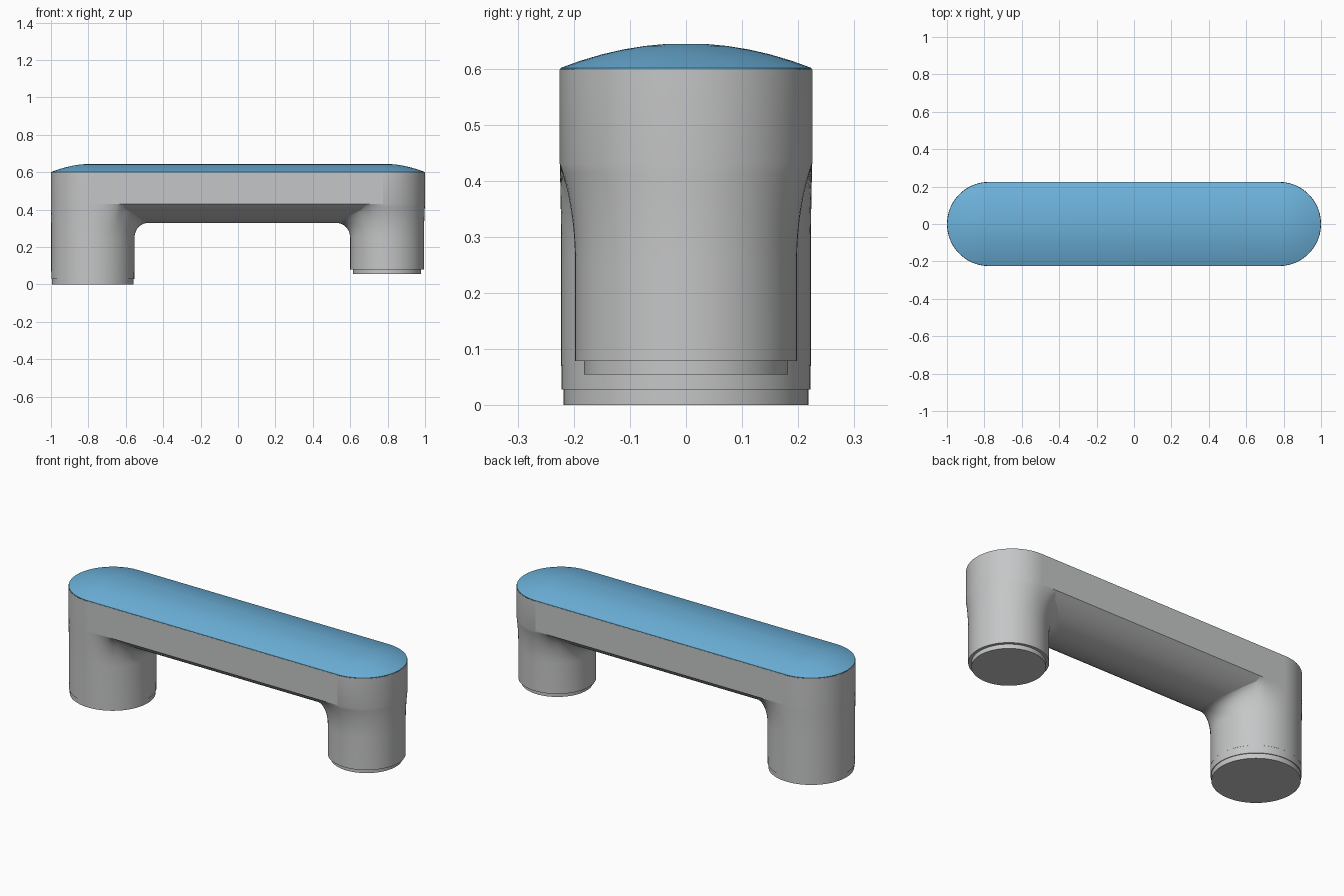
import bpy, bmesh
from math import sin, cos, pi, hypot

if "Cube" in bpy.data.objects:
    bpy.data.objects.remove(bpy.data.objects["Cube"], do_unlink=True)

HALF = 0.775      # half length of the straight part
W = 0.225         # half width and end radius
TOP = 0.598       # top of the grey body
EDGE = 0.43       # lower edge of the flat sides
BELLY = 0.328     # lowest line of the rounded underside
SPRING = 0.25     # height where the legs start to flare
FLARE = 0.07      # reach of the flare under the bar
SEG = 72


def material(name, color):
    m = bpy.data.materials.new(name)
    m.use_nodes = True
    m.diffuse_color = color
    m.node_tree.nodes["Principled BSDF"].inputs["Base Color"].default_value = color
    return m


grey = material("light_grey", (0.56, 0.565, 0.57, 1))
blue = material("sky_blue", (0.15, 0.44, 0.70, 1))


def finish(bm, name, mat):
    bmesh.ops.remove_doubles(bm, verts=bm.verts, dist=1e-5)
    loose = [v for v in bm.verts if not v.link_faces]
    bmesh.ops.delete(bm, geom=loose, context="VERTS")
    bmesh.ops.recalc_face_normals(bm, faces=bm.faces)
    mesh = bpy.data.meshes.new(name)
    bm.to_mesh(mesh)
    bm.free()
    mesh.materials.append(mat)
    obj = bpy.data.objects.new(name, mesh)
    bpy.context.collection.objects.link(obj)
    bpy.ops.object.select_all(action="DESELECT")
    obj.select_set(True)
    bpy.context.view_layer.objects.active = obj
    bpy.ops.object.shade_smooth_by_angle(angle=pi / 6)
    return obj


def underside(y):
    return BELLY + (EDGE - BELLY) * (y / W) ** 2


def reach(cx, a):
    """Distance from a leg axis to the rounded outline along an angle."""
    lo, hi = 0.0, 0.6
    for _ in range(40):
        t = (lo + hi) / 2
        x, y = cx + t * cos(a), t * sin(a)
        inside = hypot(max(abs(x) - HALF, 0), y) < W
        lo, hi = (t, hi) if inside else (lo, t)
    return lo


def loft(bm, rings, keep=lambda i, j: True):
    rows = [[bm.verts.new(p) for p in ring] for ring in rings]
    n = len(rows[0])
    for i in range(len(rows) - 1):
        for j in range(n):
            if keep(i, j):
                k = (j + 1) % n
                bm.faces.new((rows[i][j], rows[i][k], rows[i + 1][k], rows[i + 1][j]))
    return rows


def leg(name, cx, r, steps):
    """Stepped round leg that flares smoothly into the bar."""
    angles = [2 * pi * j / SEG for j in range(SEG)]
    rings = [[(cx + q * cos(a), q * sin(a), z) for a in angles] for q, z in steps]
    rings.append([(cx + r * cos(a), r * sin(a), SPRING) for a in angles])
    inward = -1 if cx > 0 else 1
    count = 10
    for s in range(1, count + 1):
        ring = []
        for a in angles:
            d = max(0.0, min(FLARE, reach(cx, a) - r))
            y_out = (r + d) * sin(a)
            z_top = underside(y_out) if cos(a) * inward > 0 else EDGE
            full = max(0.6, pi / 2 * d / FLARE)
            phi = full * s / count
            q = r + d * (1 - cos(phi)) / (1 - cos(full))
            z = SPRING + (z_top - SPRING) * sin(phi) / sin(full)
            ring.append((cx + q * cos(a), q * sin(a), z))
        rings.append(ring)
    last = len(rings) - 1
    rings.append([(x, y, TOP) for x, y, z in rings[-1]])

    # The upper wall is only needed around the outer end
    def keep(i, j):
        if i < last:
            return True
        ends = (rings[last][j], rings[last][(j + 1) % SEG])
        return any(abs(p[0]) > HALF - 1e-4 for p in ends)

    bm = bmesh.new()
    rows = loft(bm, rings, keep)
    bm.faces.new(rows[0])
    finish(bm, name, grey)


# Legs: the right one is wider and longer, the left one ends in a narrow collar
leg("right_leg", -0.776, 0.2225,
    [(0.218, 0), (0.218, 0.028), (0.222, 0.028), (0.222, 0.07), (0.2225, 0.07)])
leg("left_leg", 0.797, 0.1975,
    [(0.182, 0.055), (0.182, 0.079), (0.1975, 0.079)])

# Bar with flat sides and a rounded underside
profile = [(W, TOP), (-W, TOP)]
profile += [(W * t / 12, underside(W * t / 12)) for t in range(-12, 13)]
bm = bmesh.new()
rows = loft(bm, [[(x, y, z) for y, z in profile] for x in (-HALF, HALF)])
for row in rows:
    bm.faces.new(row)
finish(bm, "bar", grey)


# Domed seat pad
def stadium(r, z):
    pts = []
    for side in (1, -1):
        for j in range(25):
            a = -pi / 2 + pi * j / 24
            pts.append((side * (HALF + r * cos(a)), side * r * sin(a), z))
    return pts


bm = bmesh.new()
rings = [stadium(W - 0.001, TOP)]
for t in (1, 0.84, 0.67, 0.5, 0.33, 0.16):
    rings.append(stadium((W - 0.001) * t, 0.645 - 0.044 * t * t))
rows = loft(bm, rings)
bm.faces.new(rows[0])
bm.faces.new(rows[-1])
finish(bm, "seat_pad", blue)
